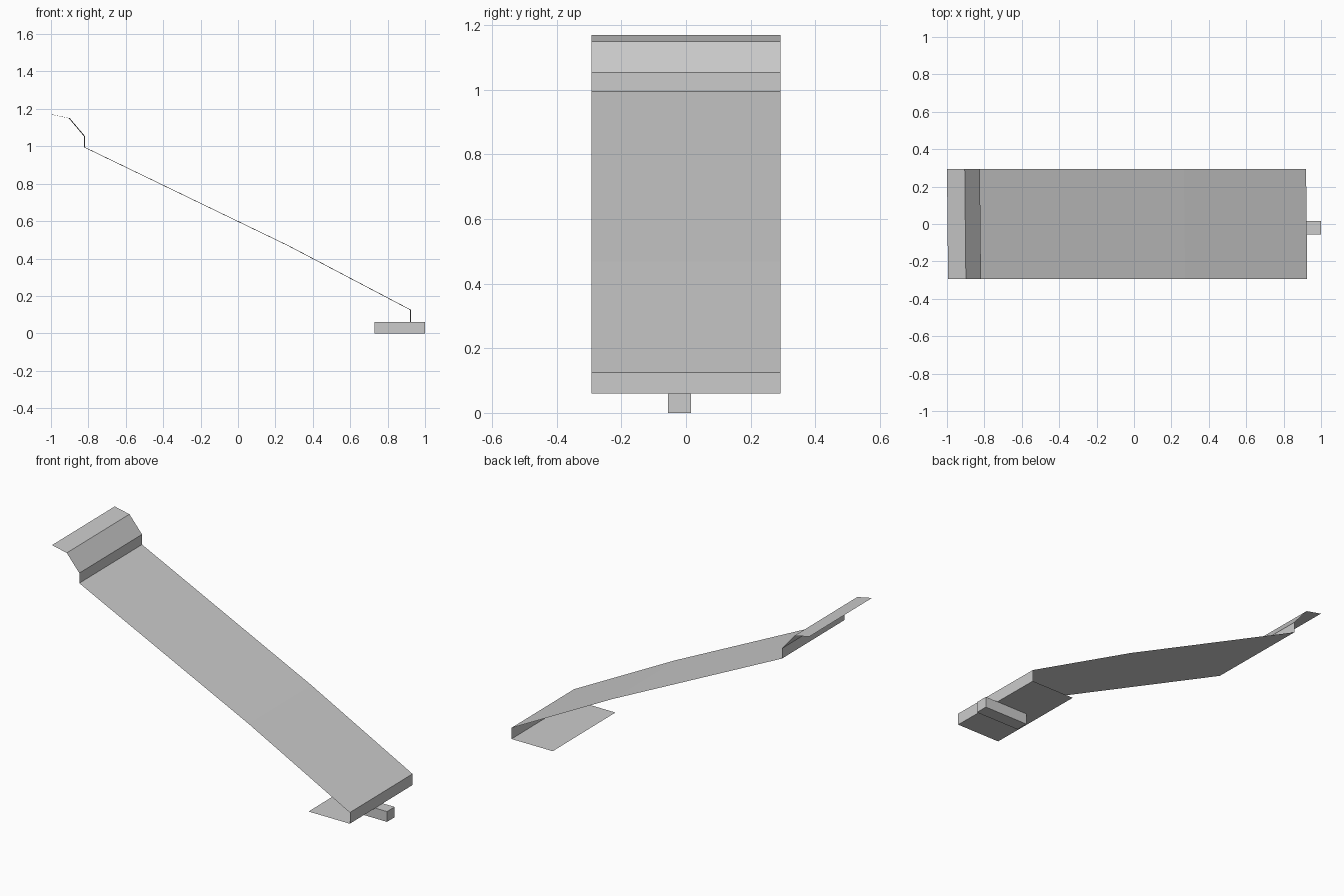
import bpy
import bmesh

cube = bpy.data.objects.get("Cube")
if cube:
    bpy.data.objects.remove(cube, do_unlink=True)

# One plain grey for everything
grey = bpy.data.materials.new("light grey")
grey.use_nodes = True
colour = (0.6, 0.6, 0.6, 1)
grey.diffuse_color = colour
grey.node_tree.nodes["Principled BSDF"].inputs["Base Color"].default_value = colour


def make_object(name, bm):
    mesh = bpy.data.meshes.new(name)
    bm.to_mesh(mesh)
    bm.free()
    mesh.materials.append(grey)
    obj = bpy.data.objects.new(name, mesh)
    bpy.context.collection.objects.link(obj)
    return obj


def folded_sheet(name, profile, half_width, skew):
    """Sweep an (x, z) profile across y, with a slight skew in x."""
    bm = bmesh.new()
    rows = [[bm.verts.new((x - s * skew, s * half_width, z)) for s in (-1, 1)]
            for x, z in profile]
    for a, b in zip(rows, rows[1:]):
        bm.faces.new((a[0], b[0], b[1], a[1]))
    return make_object(name, bm)


def box(name, low, high):
    bm = bmesh.new()
    bmesh.ops.create_cube(bm, size=1)
    for v in bm.verts:
        v.co = [l if c < 0 else h for c, l, h in zip(v.co, low, high)]
    return make_object(name, bm)


# Thin bent sheet: top lip, step, long slope, end drop and folded-under flange
profile = [(-0.997, 1.17), (-0.902, 1.15), (-0.821, 1.054), (-0.821, 0.995),
           (0.27, 0.468), (0.923, 0.125), (0.923, 0.06), (0.657, 0.06)]
folded_sheet("folded_sheet", profile, half_width=0.293, skew=0.003)

# Small bar under the flange
box("foot_bar", (0.73, -0.056, 0), (1, 0.015, 0.06))
